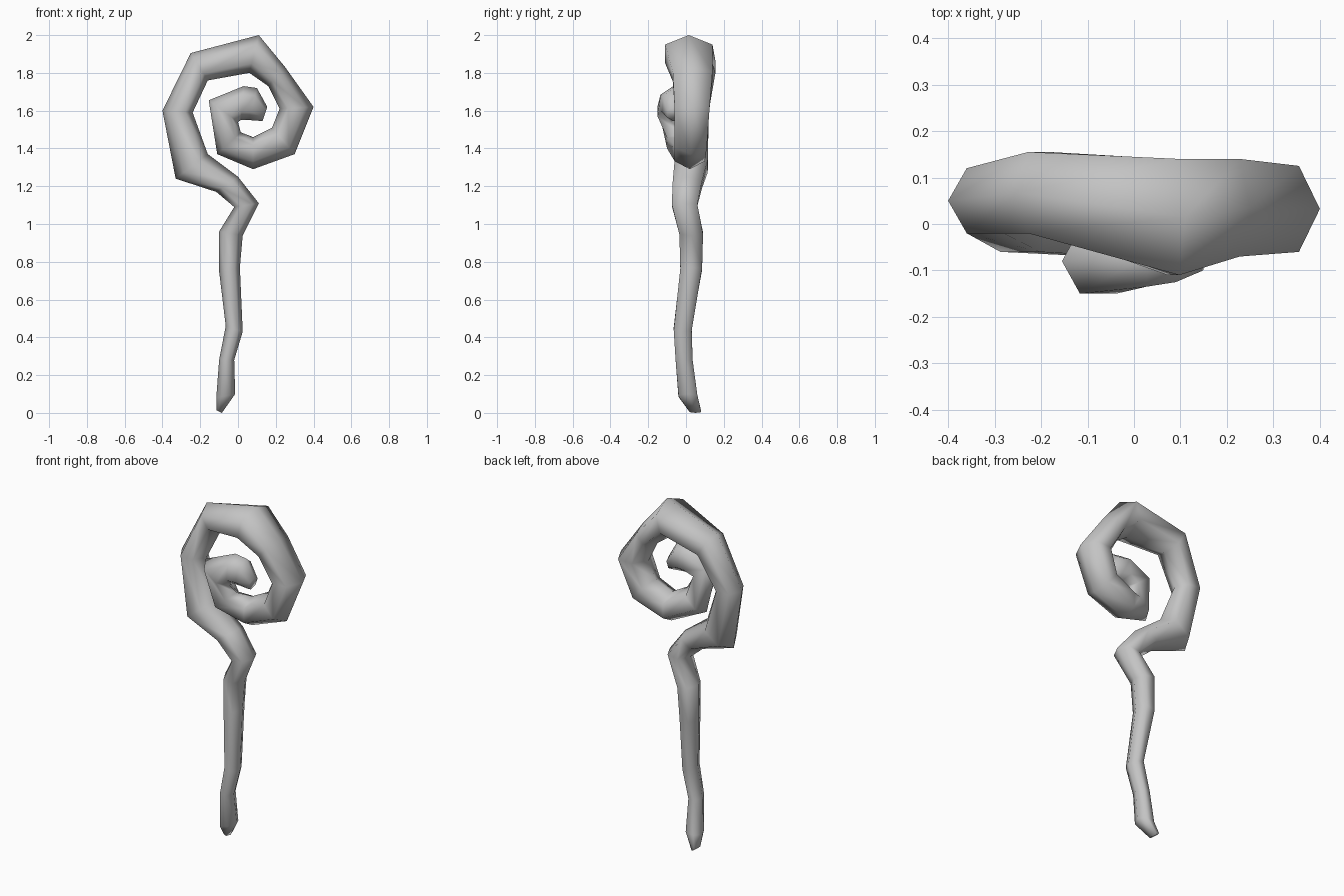
import bpy
import bmesh
import math
from mathutils import Vector

if "Cube" in bpy.data.objects:
    bpy.data.objects.remove(bpy.data.objects["Cube"], do_unlink=True)

SIDES = 6


def make_material(name, colour):
    material = bpy.data.materials.new(name)
    material.use_nodes = True
    material.diffuse_color = colour
    shader = next(n for n in material.node_tree.nodes if n.type == "BSDF_PRINCIPLED")
    shader.inputs["Base Color"].default_value = colour
    shader.inputs["Roughness"].default_value = 0.8
    return material


def add_ring(bm, outer_x, outer_z, inner_x, inner_z, front, back):
    """Six-sided cross-section spanning outer to inner edge and front to back."""
    outer = Vector((outer_x, 0, outer_z))
    inner = Vector((inner_x, 0, inner_z))
    centre = (outer + inner) / 2 + Vector((0, (front + back) / 2, 0))
    across = (outer - inner) / 2
    depth = Vector((0, (back - front) / 2 / math.sin(math.tau / SIDES), 0))
    angles = [math.tau * i / SIDES for i in range(SIDES)]
    return [bm.verts.new(centre + across * math.cos(a) + depth * math.sin(a)) for a in angles]


def sweep(name, sections, material):
    """Skin a chain of cross-sections and cap both ends."""
    bm = bmesh.new()
    rings = [add_ring(bm, *section) for section in sections]
    for low, high in zip(rings, rings[1:]):
        for i in range(SIDES):
            j = (i + 1) % SIDES
            bm.faces.new((low[i], low[j], high[j], high[i]))
    bm.faces.new(rings[0])
    bm.faces.new(rings[-1])
    bmesh.ops.recalc_face_normals(bm, faces=bm.faces)
    for face in bm.faces:
        face.smooth = True
    mesh = bpy.data.meshes.new(name)
    bm.to_mesh(mesh)
    bm.free()
    mesh.materials.append(material)
    staff = bpy.data.objects.new(name, mesh)
    bpy.context.collection.objects.link(staff)
    return staff


# Gnarled shaft: outer x, z, inner x, z, front y, back y
shaft = [
    (-.115, .015, -.085, 0, .02, .08),
    (-.115, .08, -.015, .1, -.04, .06),
    (-.1, .28, -.02, .28, -.055, .035),
    (-.065, .46, .025, .43, -.065, .03),
    (-.1, .75, .01, .77, -.03, .085),
    (-.1, .96, .025, .94, -.035, .09),
    (-.02, 1.09, .11, 1.11, -.075, .06),
    (-.115, 1.17, 0, 1.25, -.07, .085),
]
# Crook curling inward and towards the front
crook = [
    (-.33, 1.24, -.16, 1.37, -.06, .115),
    (-.4, 1.6, -.24, 1.59, -.02, .12),
    (-.25, 1.905, -.16, 1.76, -.02, .155),
    (.11, 2, .06, 1.8, -.11, .14),
    (.25, 1.83, .16, 1.73, -.07, .14),
    (.4, 1.62, .22, 1.61, -.06, .125),
    (.3, 1.37, .18, 1.51, -.06, .11),
    (.08, 1.29, .08, 1.46, -.06, .1),
    (-.11, 1.37, .015, 1.485, -.1, .03),
    (-.155, 1.655, 0, 1.54, -.15, -.01),
    (.03, 1.73, .015, 1.55, -.135, 0),
    (.1, 1.72, .06, 1.55, -.125, -.01),
    (.155, 1.62, .13, 1.545, -.1, -.03),
]
wood = make_material("plain grey", (.55, .55, .55, 1))
sweep("curled_staff", shaft + crook, wood)
